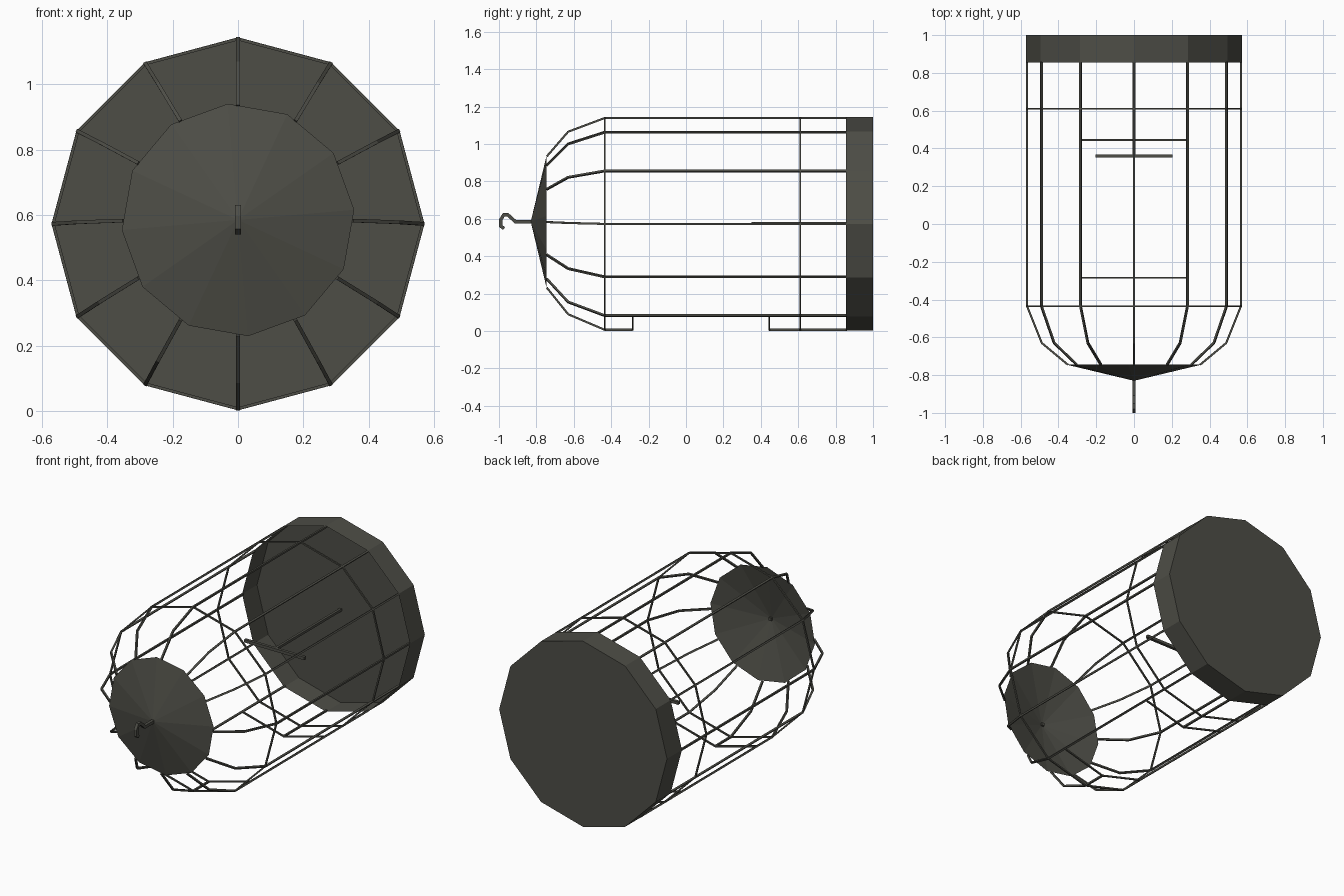
import bpy, bmesh, math
from mathutils import Vector

if "Cube" in bpy.data.objects:
    bpy.data.objects.remove(bpy.data.objects["Cube"])

CZ = 0.573          # height of the cage axis
R = 0.566           # radius of the wire shell
SIDES = 12

mat = bpy.data.materials.new("dark grey metal")
mat.diffuse_color = (0.075, 0.075, 0.062, 1)
mat.use_nodes = True
mat.node_tree.nodes["Principled BSDF"].inputs["Base Color"].default_value = mat.diffuse_color


def finish(name, bm):
    bmesh.ops.recalc_face_normals(bm, faces=bm.faces)
    me = bpy.data.meshes.new(name)
    bm.to_mesh(me)
    bm.free()
    me.materials.append(mat)
    ob = bpy.data.objects.new(name, me)
    bpy.context.collection.objects.link(ob)
    return ob


def polar(deg, r, y, dz=0.0):
    a = math.radians(deg)
    return Vector((r * math.cos(a), y, CZ + dz + r * math.sin(a)))


def wire(bm, path, side, w, closed=False):
    """Sweep a square section along a planar path; side is the plane normal."""
    path = [Vector(p) for p in path]
    side = Vector(side).normalized()
    n = len(path)
    rings = []
    for i, p in enumerate(path):
        a = (p - path[i - 1]).normalized() if closed or i > 0 else None
        b = (path[(i + 1) % n] - p).normalized() if closed or i < n - 1 else None
        a, b = a or b, b or a
        t = (a + b).normalized()
        up = side.cross(t).normalized() * (w / 2) / max(0.5, t.dot(a))
        s = side * w / 2
        rings.append([bm.verts.new(p + o) for o in (up + s, up - s, -up - s, -up + s)])
    for i in range(n if closed else n - 1):
        r0, r1 = rings[i], rings[(i + 1) % n]
        for k in range(4):
            bm.faces.new((r0[k], r0[(k + 1) % 4], r1[(k + 1) % 4], r1[k]))
    if not closed:
        bm.faces.new(rings[0])
        bm.faces.new(rings[-1])


# Base tray: twelve-sided pan, open towards the cage
bm = bmesh.new()
front = [bm.verts.new(polar(30 * i, 0.571, 0.855)) for i in range(SIDES)]
back = [bm.verts.new(polar(30 * i, 0.571, 1.0)) for i in range(SIDES)]
for i in range(SIDES):
    j = (i + 1) % SIDES
    bm.faces.new((front[i], front[j], back[j], back[i]))
bm.faces.new(back)
finish("base_tray", bm)

# Long bars curving in to the cap; the bottom one is broken by the door opening
bm = bmesh.new()
for i in range(SIDES):
    d = 30 * i
    a = math.radians(d)
    side = (-math.sin(a), 0, math.cos(a))
    dome = [polar(d, R, -0.435), polar(d, 0.488, -0.63, 0.005), polar(d, 0.35, -0.745, 0.01)]
    if d == 270:
        wire(bm, [polar(d, R, 0.86), polar(d, R, 0.445)], side, 0.011)
        wire(bm, [polar(d, R, -0.285)] + dome, side, 0.011)
    else:
        wire(bm, [polar(d, R, 0.86)] + dome, side, 0.011)
finish("cage_bars", bm)

# Hoops around the bars
bm = bmesh.new()
for y in (-0.435, 0.61):
    wire(bm, [polar(30 * i, R, y) for i in range(SIDES)], (0, 1, 0), 0.009, True)
finish("cage_hoops", bm)

# Cross wires that edge the door opening
bm = bmesh.new()
for y in (-0.285, 0.445):
    wire(bm, [polar(d, R, y) for d in (240, 270, 300)], (0, 1, 0), 0.009)
finish("door_frame", bm)

# Conical cap, slightly turned against the bars
bm = bmesh.new()
rim = [bm.verts.new(polar(30 * i + 5, 0.357, -0.745, 0.012)) for i in range(SIDES)]
tip = bm.verts.new((0, -0.83, CZ + 0.012))
for i in range(SIDES):
    bm.faces.new((rim[i], rim[(i + 1) % SIDES], tip))
finish("cone_cap", bm)

# Hanging hook
bm = bmesh.new()
wire(bm, [(0, -0.815, 0.585), (0, -0.912, 0.585), (0, -0.953, 0.622), (0, -0.974, 0.622),
          (0, -0.991, 0.595), (0, -0.991, 0.562), (0, -0.973, 0.548)], (1, 0, 0), 0.018)
finish("hanging_hook", bm)

# T-shaped perch standing on the tray
bm = bmesh.new()
wire(bm, [(-0.205, 0.36, 0.575), (0.205, 0.36, 0.575)], (0, 0, 1), 0.018)
wire(bm, [(0, 0.36, 0.575), (0, 0.998, 0.575)], (0, 0, 1), 0.015)
finish("perch", bm)
